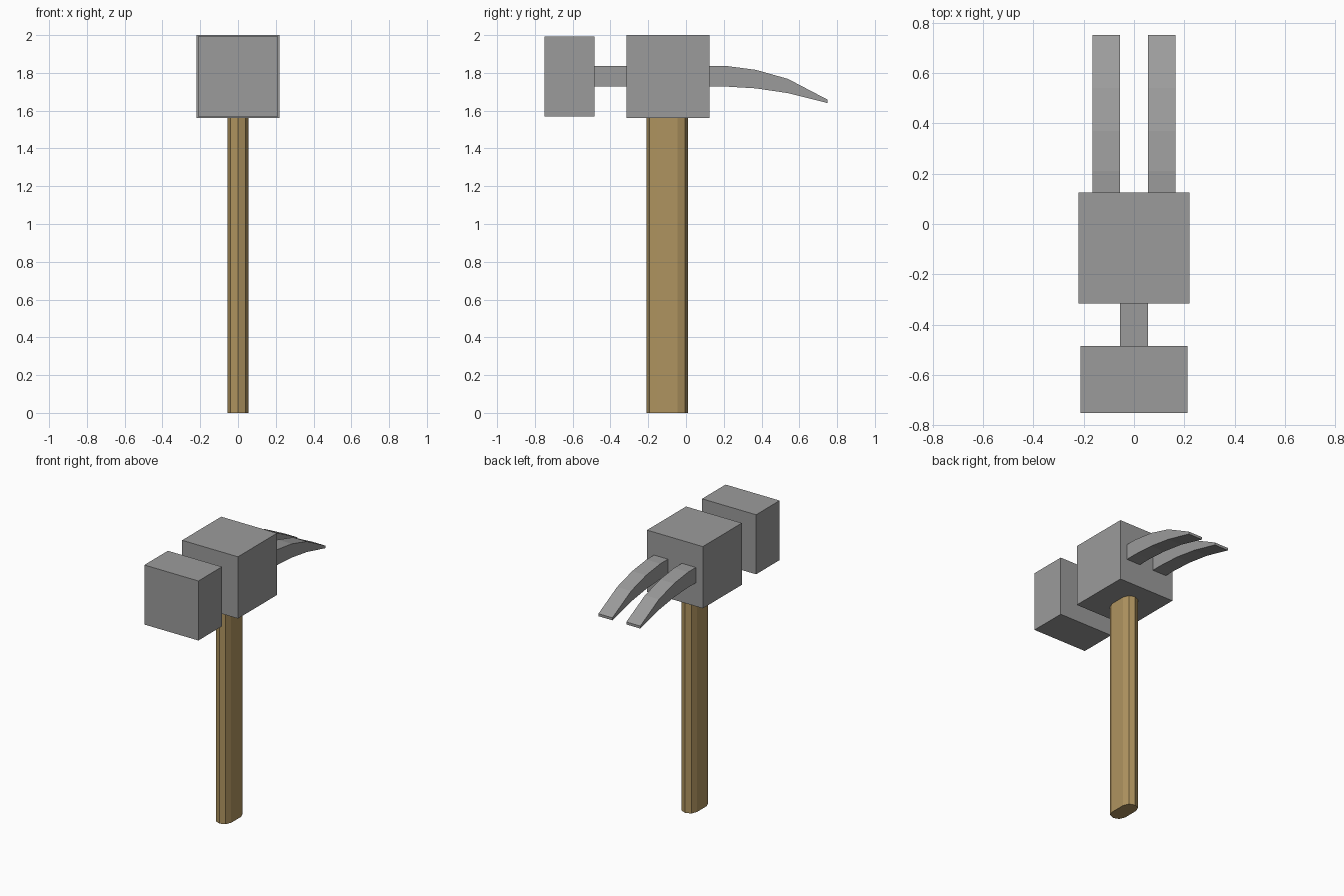
import bpy
import bmesh
from math import sin, cos, pi

cube = bpy.data.objects.get("Cube")
if cube:
    bpy.data.objects.remove(cube, do_unlink=True)


def make_material(name, rgb):
    mat = bpy.data.materials.new(name)
    mat.use_nodes = True
    mat.diffuse_color = (*rgb, 1)
    mat.node_tree.nodes["Principled BSDF"].inputs["Base Color"].default_value = (*rgb, 1)
    return mat


steel = make_material("grey steel", (0.33, 0.33, 0.33))
wood = make_material("tan wood", (0.43, 0.295, 0.115))


def extrude_profile(name, points, offset, mat):
    """Close a planar outline and extrude it along offset."""
    bm = bmesh.new()
    face = bm.faces.new([bm.verts.new(p) for p in points])
    result = bmesh.ops.extrude_face_region(bm, geom=[face], use_keep_orig=True)
    moved = [v for v in result["geom"] if isinstance(v, bmesh.types.BMVert)]
    bmesh.ops.translate(bm, verts=moved, vec=offset)
    bmesh.ops.recalc_face_normals(bm, faces=bm.faces)
    mesh = bpy.data.meshes.new(name)
    bm.to_mesh(mesh)
    bm.free()
    mesh.materials.append(mat)
    obj = bpy.data.objects.new(name, mesh)
    bpy.context.collection.objects.link(obj)
    return obj


def box(name, half_width, y0, y1, z0, z1, mat):
    outline = [(-half_width, y0, z0), (-half_width, y1, z0),
               (-half_width, y1, z1), (-half_width, y0, z1)]
    return extrude_profile(name, outline, (2 * half_width, 0, 0), mat)


# Handle: stretched octagon with flat broad sides
radius, centre_y, half_flat = 0.055, -0.1, 0.055
outline = []
for side, start in ((1, 0), (-1, pi)):
    for i in range(5):
        a = start + i * pi / 4
        outline.append((radius * cos(a), centre_y + side * half_flat + radius * sin(a), 0))
extrude_profile("handle", outline, (0, 0, 1.6), wood)

# Head block, neck and striking block
box("head_block", 0.22, -0.315, 0.125, 1.56, 2.0, steel)
box("neck", 0.055, -0.49, -0.31, 1.727, 1.837, steel)
box("striking_block", 0.213, -0.75, -0.485, 1.568, 1.992, steel)

# Curved tapering claws, one on each side
top = [(0.12, 1.837), (0.21, 1.837), (0.37, 1.816), (0.54, 1.768), (0.75, 1.658)]
bottom = [(0.75, 1.64), (0.54, 1.693), (0.37, 1.718), (0.22, 1.727), (0.12, 1.727)]
for name, x in (("left_claw", 0.055), ("right_claw", -0.165)):
    extrude_profile(name, [(x, y, z) for y, z in top + bottom], (0.11, 0, 0), steel)
